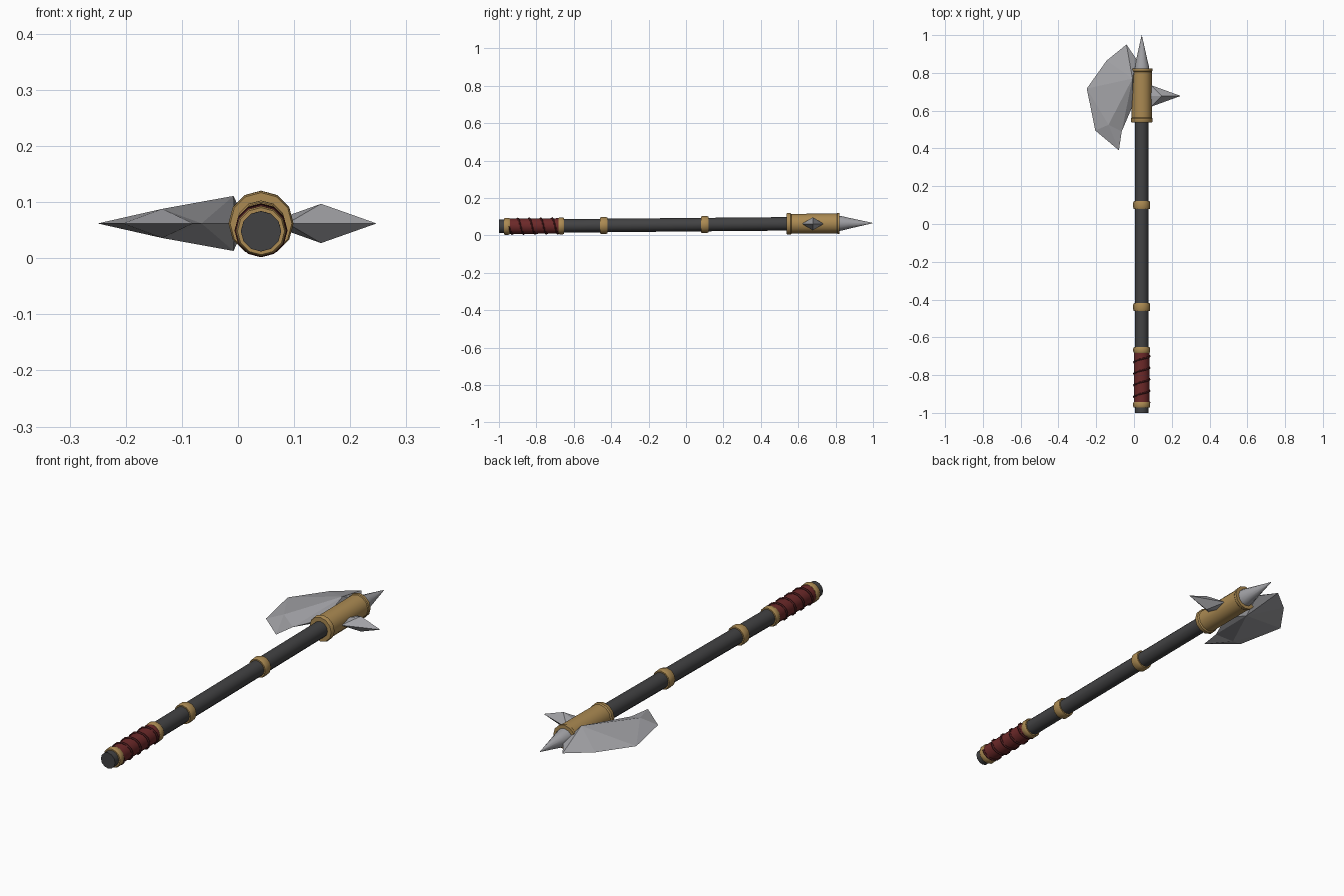
import bpy, bmesh, math

if "Cube" in bpy.data.objects:
    bpy.data.objects.remove(bpy.data.objects["Cube"])

X0 = 0.041


def zc(y):
    # the shaft rises slightly towards the head
    return 0.048 + 0.009 * (y + 1)


def material(name, rgb):
    m = bpy.data.materials.new(name)
    m.diffuse_color = (*rgb, 1)
    m.use_nodes = True
    m.node_tree.nodes["Principled BSDF"].inputs["Base Color"].default_value = m.diffuse_color
    return m


DARK = material("dark grey shaft", (0.055, 0.055, 0.057))
GOLD = material("brass", (0.41, 0.255, 0.085))
STEEL = material("steel", (0.36, 0.36, 0.38))
RED = material("red leather", (0.15, 0.022, 0.022))
CORD = material("dark red cord", (0.07, 0.012, 0.013))


def finish(name, verts, faces, mat, smooth=True):
    me = bpy.data.meshes.new(name)
    me.from_pydata(verts, [], faces)
    bm = bmesh.new()
    bm.from_mesh(me)
    bmesh.ops.recalc_face_normals(bm, faces=bm.faces)
    bm.to_mesh(me)
    bm.free()
    me.materials.append(mat)
    ob = bpy.data.objects.new(name, me)
    bpy.context.collection.objects.link(ob)
    if smooth:
        bpy.ops.object.select_all(action='DESELECT')
        ob.select_set(True)
        bpy.context.view_layer.objects.active = ob
        bpy.ops.object.shade_smooth_by_angle(angle=math.radians(35))
    return ob


def lathe(name, profile, mat, n=12):
    """Turned solid along y; profile is (y, radius), ends capped."""
    verts = [(X0 + r * math.cos(2 * math.pi * k / n), y, zc(y) + r * math.sin(2 * math.pi * k / n))
             for y, r in profile for k in range(n)]
    faces = [(i * n + k, i * n + (k + 1) % n, (i + 1) * n + (k + 1) % n, (i + 1) * n + k)
             for i in range(len(profile) - 1) for k in range(n)]
    faces += [tuple(range(n)), tuple(range((len(profile) - 1) * n, len(profile) * n))]
    return finish(name, verts, faces, mat)


# shaft and leather grip
lathe("shaft", [(-1, 0.036), (0.7, 0.036)], DARK)
lathe("grip", [(-0.95, 0.041), (-0.67, 0.041)], RED)

# brass rings
for i, (y, w) in enumerate([(-0.957, 0.015), (-0.667, 0.015), (-0.44, 0.021), (0.1, 0.021)]):
    lathe(f"ring_{i + 1}", [(y - w, 0.038), (y - w, 0.042), (y - w * 0.6, 0.045),
                            (y + w * 0.6, 0.045), (y + w, 0.042), (y + w, 0.038)], GOLD)

# spiral cord round the grip
TURNS, STEPS, SEC = 4.4, 12, 5
verts, faces = [], []
count = int(TURNS * STEPS) + 1
for i in range(count):
    a = -2 * math.pi * i / STEPS
    y = -0.945 + 0.265 * i / (count - 1)
    for s in range(SEC):
        b = 2 * math.pi * s / SEC
        r = 0.0415 + 0.0055 * math.cos(b)
        yy = y + 0.006 * math.sin(b)
        verts.append((X0 + r * math.cos(a), yy, zc(y) + r * math.sin(a)))
for i in range(count - 1):
    for s in range(SEC):
        t = (s + 1) % SEC
        faces.append((i * SEC + s, i * SEC + t, (i + 1) * SEC + t, (i + 1) * SEC + s))
faces += [tuple(range(SEC)), tuple(range((count - 1) * SEC, count * SEC))]
finish("grip_cord", verts, faces, CORD)

# head socket with lips
lathe("head_socket", [(0.538, 0.044), (0.538, 0.055), (0.544, 0.058), (0.558, 0.058), (0.563, 0.053),
                      (0.806, 0.053), (0.81, 0.056), (0.822, 0.056), (0.822, 0.042)], GOLD)

# top spike
lathe("top_spike", [(0.80, 0.043), (0.83, 0.039), (0.87, 0.0295), (1.0, 0.0004)], STEEL)

# axe blade: sharp outline plus two raised points on each side
ZM = 0.062
outline = [(-0.04, 0.95), (-0.145, 0.865), (-0.25, 0.717), (-0.205, 0.495),
           (-0.08, 0.39), (-0.065, 0.49), (-0.005, 0.63), (0.015, 0.87)]
verts = [(x, y, ZM) for x, y in outline]
faces = []
for s in (1, -1):
    p = len(verts)
    q = p + 1
    verts += [(-0.008, 0.77, ZM + s * 0.049), (-0.135, 0.525, ZM + s * 0.026)]
    faces += [(0, 1, p), (1, 2, p), (2, q, p), (2, 3, q), (3, 4, q),
              (4, 5, q), (5, p, q), (5, 6, p), (6, 7, p), (7, 0, p)]
finish("axe_blade", verts, faces, STEEL, smooth=False)

# rear spike: faceted diamond
Y = 0.678
verts = [(0.247, Y, ZM), (0.05, Y, ZM), (0.088, Y + 0.058, ZM), (0.148, Y, ZM + 0.035),
         (0.088, Y - 0.058, ZM), (0.148, Y, ZM - 0.035)]
faces = []
for k in range(4):
    a, b = 2 + k, 2 + (k + 1) % 4
    faces += [(0, a, b), (1, b, a)]
finish("rear_spike", verts, faces, STEEL, smooth=False)
